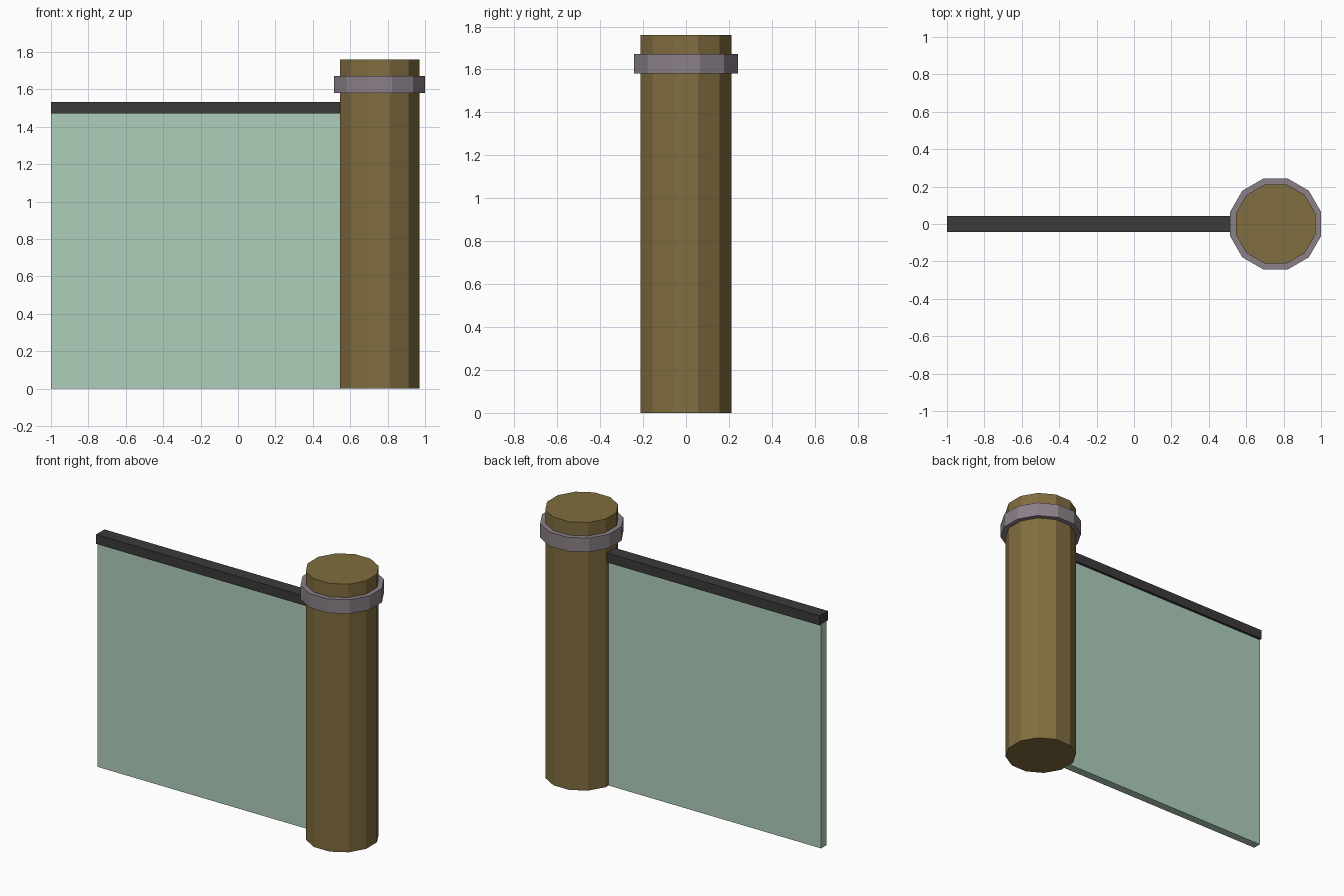
import bpy, math

if "Cube" in bpy.data.objects:
    bpy.data.objects.remove(bpy.data.objects["Cube"])

POST_X = 0.757


def paint(obj, name, rgb):
    mat = bpy.data.materials.new(name)
    mat.diffuse_color = (*rgb, 1)
    mat.use_nodes = True
    mat.node_tree.nodes["Principled BSDF"].inputs["Base Color"].default_value = mat.diffuse_color
    obj.data.materials.append(mat)


def box(name, x0, x1, half_y, z0, z1):
    bpy.ops.mesh.primitive_cube_add(size=1, location=((x0 + x1) / 2, 0, (z0 + z1) / 2))
    obj = bpy.context.object
    obj.name = name
    obj.scale = (x1 - x0, 2 * half_y, z1 - z0)
    bpy.ops.object.transform_apply(location=False, rotation=False, scale=True)
    return obj


def prism(name, apothem, z0, z1):
    # twelve-sided, flats facing the axes
    bpy.ops.mesh.primitive_cylinder_add(
        vertices=12, radius=apothem / math.cos(math.pi / 12), depth=z1 - z0,
        location=(POST_X, 0, (z0 + z1) / 2), rotation=(0, 0, math.pi / 12))
    obj = bpy.context.object
    obj.name = name
    return obj


# Post and the band around its top
paint(prism("post", 0.2125, 0, 1.76), "wood", (0.22, 0.155, 0.05))
paint(prism("post_band", 0.243, 1.58, 1.672), "band_metal", (0.26, 0.22, 0.25))

# Glass panel and the rail capping it, both ending just inside the post
paint(box("glass_panel", -1, 0.56, 0.027, 0, 1.47), "glass", (0.43, 0.62, 0.50))
paint(box("top_rail", -1, 0.56, 0.043, 1.47, 1.532), "dark_rail", (0.045, 0.042, 0.042))
